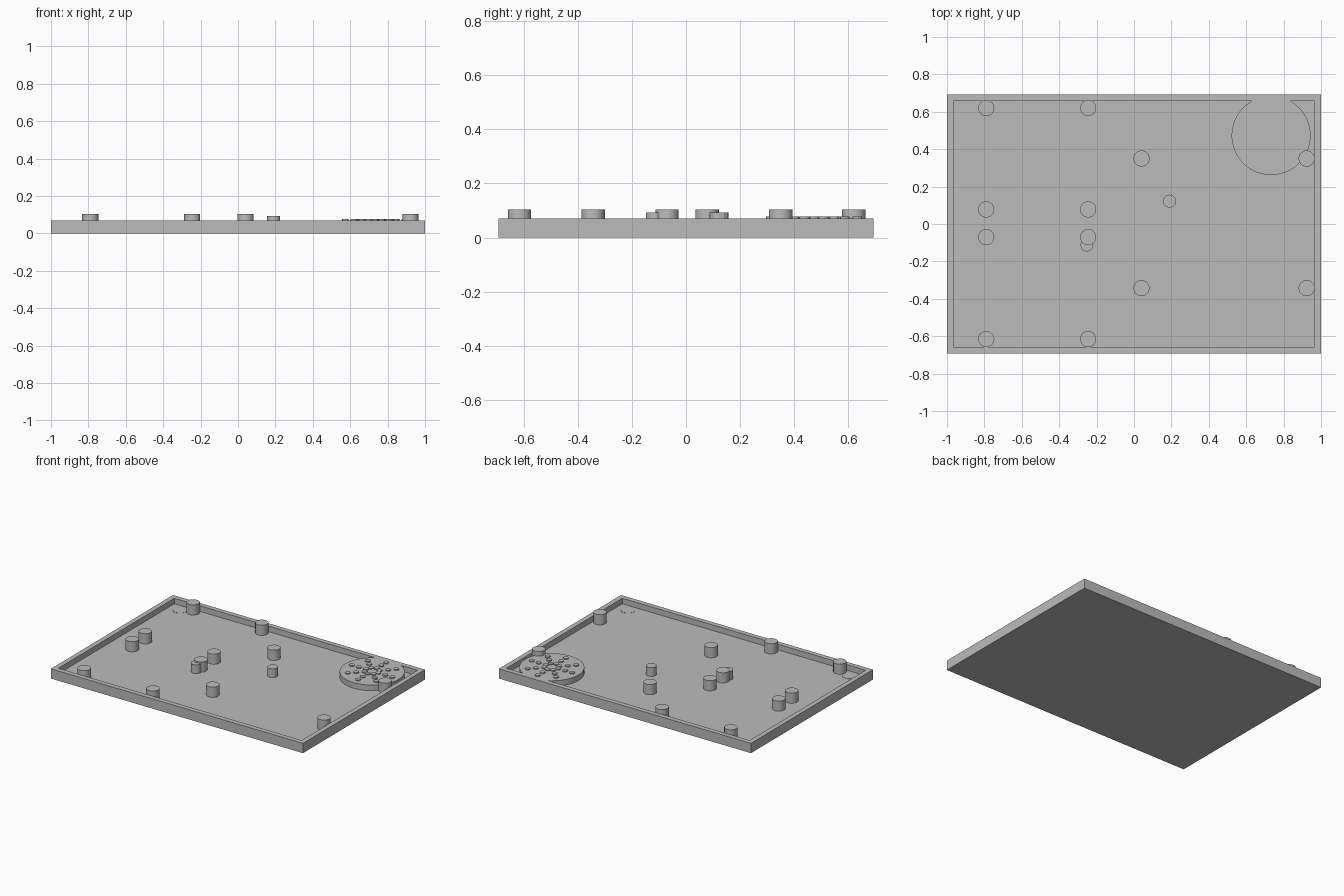
import bpy, bmesh, math

if "Cube" in bpy.data.objects:
    bpy.data.objects.remove(bpy.data.objects["Cube"])

grey = bpy.data.materials.new("plain grey")
grey.diffuse_color = (0.5, 0.5, 0.5, 1)
grey.use_nodes = True
grey.node_tree.nodes["Principled BSDF"].inputs["Base Color"].default_value = grey.diffuse_color

W, D, H = 1.0, 0.692, 0.07      # half width, half depth, rim height
RIM, FLOOR = 0.035, 0.03        # rim thickness, floor level


def finish(bm, name, angle=None):
    mesh = bpy.data.meshes.new(name)
    bm.to_mesh(mesh)
    bm.free()
    mesh.materials.append(grey)
    obj = bpy.data.objects.new(name, mesh)
    bpy.context.collection.objects.link(obj)
    if angle:
        bpy.ops.object.select_all(action='DESELECT')
        obj.select_set(True)
        bpy.context.view_layer.objects.active = obj
        bpy.ops.object.shade_smooth_by_angle(angle=math.radians(angle))
    return obj


def prism(name, outline, z0, z1, angle=None):
    bm = bmesh.new()
    low = [bm.verts.new((x, y, z0)) for x, y in outline]
    high = [bm.verts.new((x, y, z1)) for x, y in outline]
    n = len(outline)
    bm.faces.new(low[::-1])
    bm.faces.new(high)
    for i in range(n):
        j = (i + 1) % n
        bm.faces.new((low[i], low[j], high[j], high[i]))
    return finish(bm, name, angle)


def cylinder(name, x, y, r, z0, z1, sides=32, angle=30):
    ring = [(x + r * math.cos(math.tau * i / sides),
             y + r * math.sin(math.tau * i / sides)) for i in range(sides)]
    return prism(name, ring, z0, z1, angle)


# Tray: a slab with its top inset and sunk to form the rim
bm = bmesh.new()
loops = []
for inset, z in ((0, 0), (0, H), (RIM, H), (RIM, FLOOR)):
    loops.append([bm.verts.new((sx * (W - inset), sy * (D - inset), z))
                  for sx, sy in ((-1, -1), (1, -1), (1, 1), (-1, 1))])
bm.faces.new(loops[0][::-1])
bm.faces.new(loops[-1])
for a, b in zip(loops, loops[1:]):
    for i in range(4):
        j = (i + 1) % 4
        bm.faces.new((a[i], a[j], b[j], b[i]))
finish(bm, "tray")

# Standoff posts
posts = [(x, y) for x in (-0.79, -0.245) for y in (0.62, 0.078, -0.07, -0.615)]
posts += [(x, y) for x in (0.04, 0.923) for y in (0.35, -0.343)]
for x, y in posts:
    cylinder("standoff_post", x, y, 0.043, FLOOR - 0.005, 0.103)

# Small faceted pegs
for x, y in ((0.19, 0.122), (-0.252, -0.113)):
    cylinder("small_peg", x, y, 0.035, FLOOR - 0.005, 0.093, 12, None)

# Shallow corner pads
for x, y in ((-0.88, 0.6), (-0.88, -0.6), (0.88, -0.6)):
    cylinder("corner_pad", x, y, 0.05, FLOOR - 0.005, FLOOR + 0.002)

# Round boss, cut straight where it meets the back rim
CX, CY, R = 0.733, 0.473, 0.211
back = D - RIM
half = math.acos((back - CY) / R)
arc = [math.pi / 2 + half + (math.tau - 2 * half) * i / 56 for i in range(57)]
prism("round_boss", [(CX + R * math.cos(a), CY + R * math.sin(a)) for a in arc],
      FLOOR - 0.005, H, 30)

# Rings of low studs on the boss
for radius, count in ((0.05, 8), (0.105, 8), (0.16, 8)):
    for i in range(count):
        a = math.tau * i / count
        cylinder("boss_stud", CX + radius * math.cos(a), CY + radius * math.sin(a),
                 0.018, H - 0.005, 0.077, 12)
